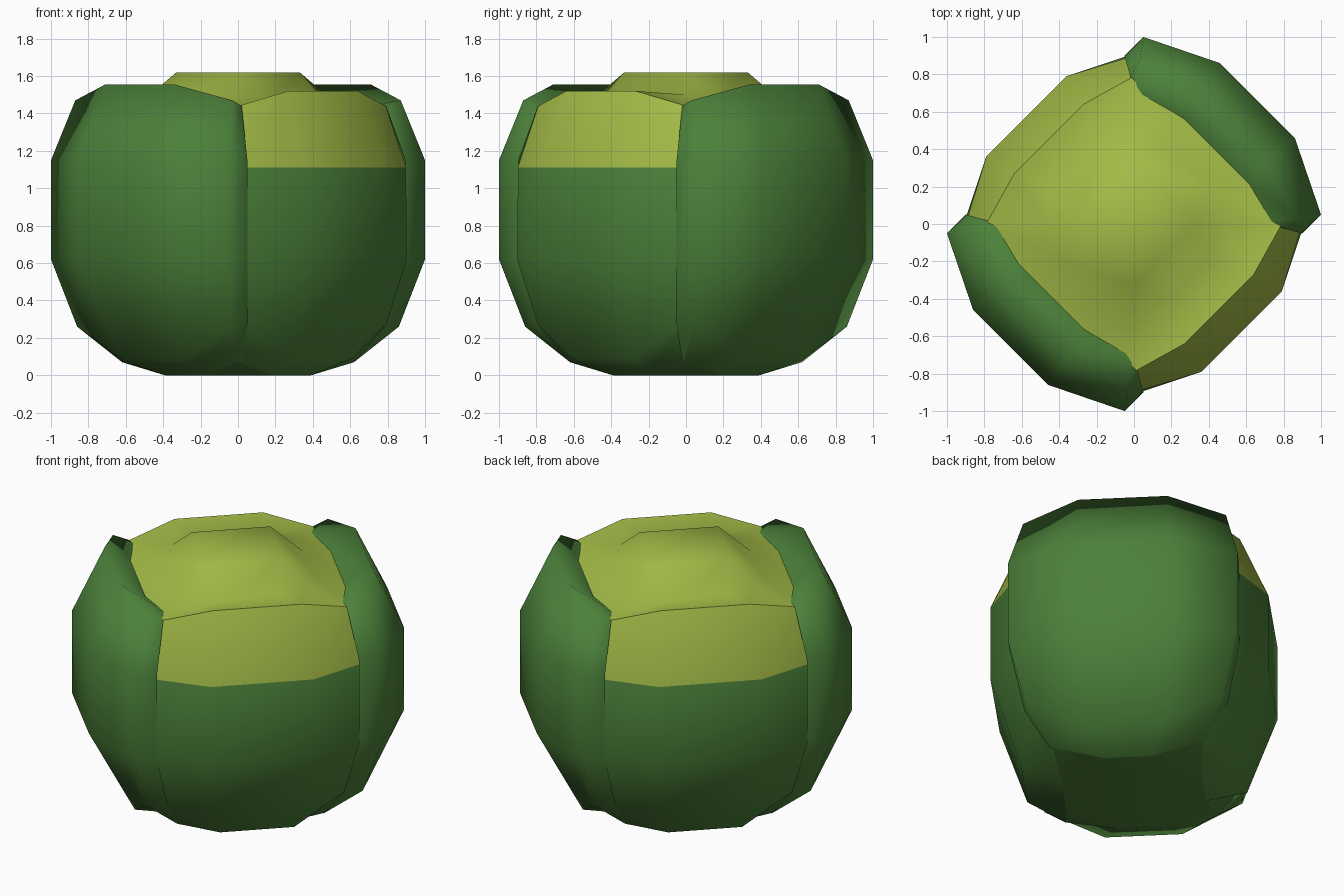
import bpy, math
from mathutils import Matrix, Vector

if "Cube" in bpy.data.objects:
    bpy.data.objects.remove(bpy.data.objects["Cube"])


def material(name, rgb):
    m = bpy.data.materials.new(name)
    m.diffuse_color = (*rgb, 1)
    m.use_nodes = True
    m.node_tree.nodes["Principled BSDF"].inputs["Base Color"].default_value = m.diffuse_color
    return m


GREEN = material("leaf_green", (0.072, 0.22, 0.042))
LIME = material("lime_yellow", (0.37, 0.505, 0.063))


def make(name, verts, faces, turn=0, mats=(GREEN,), lime_from=None):
    rot = Matrix.Rotation(math.radians(turn), 4, 'Z')
    me = bpy.data.meshes.new(name)
    me.from_pydata([rot @ Vector(v) for v in verts], [], faces)
    for m in mats:
        me.materials.append(m)
    for p in me.polygons:
        p.use_smooth = True
        if lime_from is not None and p.center.z > lime_from:
            p.material_index = 1
    ob = bpy.data.objects.new(name, me)
    bpy.context.collection.objects.link(ob)
    return ob


def leaf(name, rows, turn, **kw):
    """Quarter shell; each row is half of its points, mirrored across x = y."""
    verts, faces = [], []
    for half in rows:
        verts += half + [(y, x, z) for x, y, z in reversed(half)]
    n = 2 * len(rows[0])
    for r in range(len(rows) - 1):
        for c in range(n - 1):
            a = r * n + c
            faces.append((a, a + 1, a + n + 1, a + n))
    return make(name, verts, faces, turn, **kw)


# Outer leaves: tucked end, corner and middle point of each row
outer = [
    [(.62, -.02, .07), (.62, 0, .07), (.39, .19, 0)],
    [(.79, -.05, .27), (.86, .04, .26), (.62, .30, .08)],
    [(.90, -.05, .62), (1, .05, .62), (.86, .46, .62)],
    [(.895, -.05, 1.15), (1, .05, 1.15), (.86, .46, 1.15)],
    [(.79, -.02, 1.44), (.87, .03, 1.47), (.71, .34, 1.555)],
    [(.69, .0, 1.43), (.69, .01, 1.44), (.55, .26, 1.43)],
]
leaf("outer_leaf_back", outer, 0)
leaf("outer_leaf_front", outer, 180)

# Inner leaves, lime above the 1.11 line
inner = [
    [(.62, 0, .07), (.39, .19, 0)],
    [(.80, 0, .28), (.61, .30, .09)],
    [(.91, 0, .62), (.79, .36, .62)],
    [(.90, 0, 1.11), (.79, .36, 1.11)],
    [(.79, 0, 1.44), (.64, .27, 1.52)],
]
for label, turn in (("right", -90), ("left", 90)):
    leaf("inner_leaf_" + label, inner, turn, mats=(GREEN, LIME), lime_from=1.11)

# Domed cap: raised diamond, a shoulder ring, then a twelve-point rim
verts, faces = [], []
for k in range(4):
    rot = Matrix.Rotation(math.radians(90 * k), 4, 'Z')
    x, y, z = (.68, .33, 1.41) if k % 2 == 0 else (.64, .27, 1.52)
    verts += [rot @ Vector(p) for p in
              ((.33, 0, 1.62), (.47, 0, 1.50), (.40, .19, 1.48), (.19, .40, 1.48),
               (.79, 0, 1.44), (x, y, z), (y, x, z))]
    a, b = 7 * k, 7 * ((k + 1) % 4)
    faces += [(a + 1, a + 2, a), (a + 2, a + 3, b, a), (a + 3, b + 1, b),
              (a + 4, a + 5, a + 2, a + 1), (a + 5, a + 6, a + 3, a + 2),
              (a + 6, b + 4, b + 1, a + 3)]
faces.append((0, 7, 14, 21))
make("cap", verts, faces, mats=(LIME,))

# Underside: flat octagon with a small rising corner towards each seam
verts, faces = [], []
for k in range(4):
    rot = Matrix.Rotation(math.radians(90 * k), 4, 'Z')
    verts += [rot @ Vector(p) for p in ((.62, 0, .07), (.39, .19, 0), (.19, .39, 0))]
    faces.append((3 * k, (3 * k - 1) % 12, 3 * k + 1))
faces.append((11, 10, 8, 7, 5, 4, 2, 1))
make("base", verts, faces)
